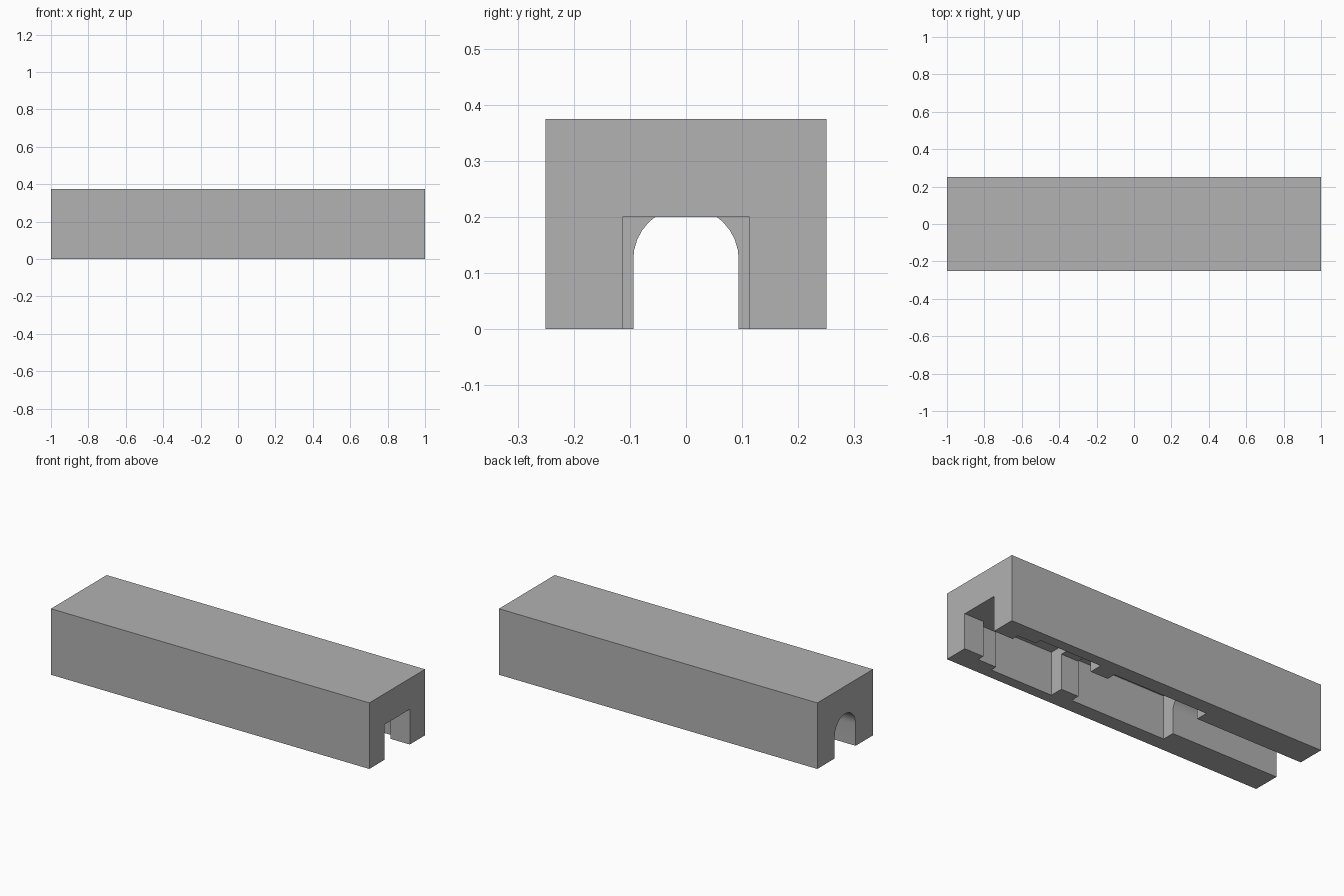
import bpy, bmesh
from math import pi, sin, cos, radians

cube = bpy.data.objects.get("Cube")
if cube:
    bpy.data.objects.remove(cube, do_unlink=True)

grey = bpy.data.materials.new("plain_grey")
grey.use_nodes = True
colour = (0.445, 0.445, 0.445, 1)
grey.diffuse_color = colour
grey.node_tree.nodes["Principled BSDF"].inputs["Base Color"].default_value = colour


def prism(name, x0, x1, profile):
    """Solid bar: a (y, z) profile extruded along x."""
    bm = bmesh.new()
    face = bm.faces.new([bm.verts.new((x0, y, z)) for y, z in profile])
    ext = bmesh.ops.extrude_face_region(bm, geom=[face])
    moved = [v for v in ext["geom"] if isinstance(v, bmesh.types.BMVert)]
    bmesh.ops.translate(bm, vec=(x1 - x0, 0, 0), verts=moved)
    bmesh.ops.recalc_face_normals(bm, faces=bm.faces)
    mesh = bpy.data.meshes.new(name)
    bm.to_mesh(mesh)
    bm.free()
    mesh.materials.append(grey)
    obj = bpy.data.objects.new(name, mesh)
    bpy.context.collection.objects.link(obj)
    return obj


def box_profile(half, bottom, top):
    return [(-half, bottom), (half, bottom), (half, top), (-half, top)]


def arch_profile(half, bottom, spring, steps=16):
    curve = [(half * cos(pi * i / steps), spring + half * sin(pi * i / steps))
             for i in range(steps + 1)]
    return [(-half, bottom), (half, bottom)] + curve


# Outer block
cover = prism("channel_cover", -1, 1, box_profile(0.25, 0, 0.375))

# Square passage, stepped pockets and arched outlet, all open underneath
LOW = -0.1
cutters = [
    prism("passage_cutter", 0.1, 1.1, box_profile(0.113, LOW, 0.2)),
    prism("neck_cutter", 0.7, 0.88, box_profile(0.153, LOW, 0.2)),
    prism("first_pocket_cutter", 0.375, 0.764, box_profile(0.19, LOW, 0.245)),
    prism("second_pocket_cutter", -0.33, 0.265, box_profile(0.165, LOW, 0.245)),
    prism("arch_cutter", -1.1, -0.2, arch_profile(0.094, LOW, 0.124)),
]

bpy.ops.object.select_all(action="DESELECT")
bpy.context.view_layer.objects.active = cover
cover.select_set(True)
for cutter in cutters:
    cutter.hide_render = True
    mod = cover.modifiers.new(cutter.name, "BOOLEAN")
    mod.operation = "DIFFERENCE"
    mod.solver = "EXACT"
    mod.object = cutter
    bpy.ops.object.modifier_apply(modifier=mod.name)
for cutter in cutters:
    bpy.data.objects.remove(cutter, do_unlink=True)

bpy.ops.object.shade_smooth_by_angle(angle=radians(30))
